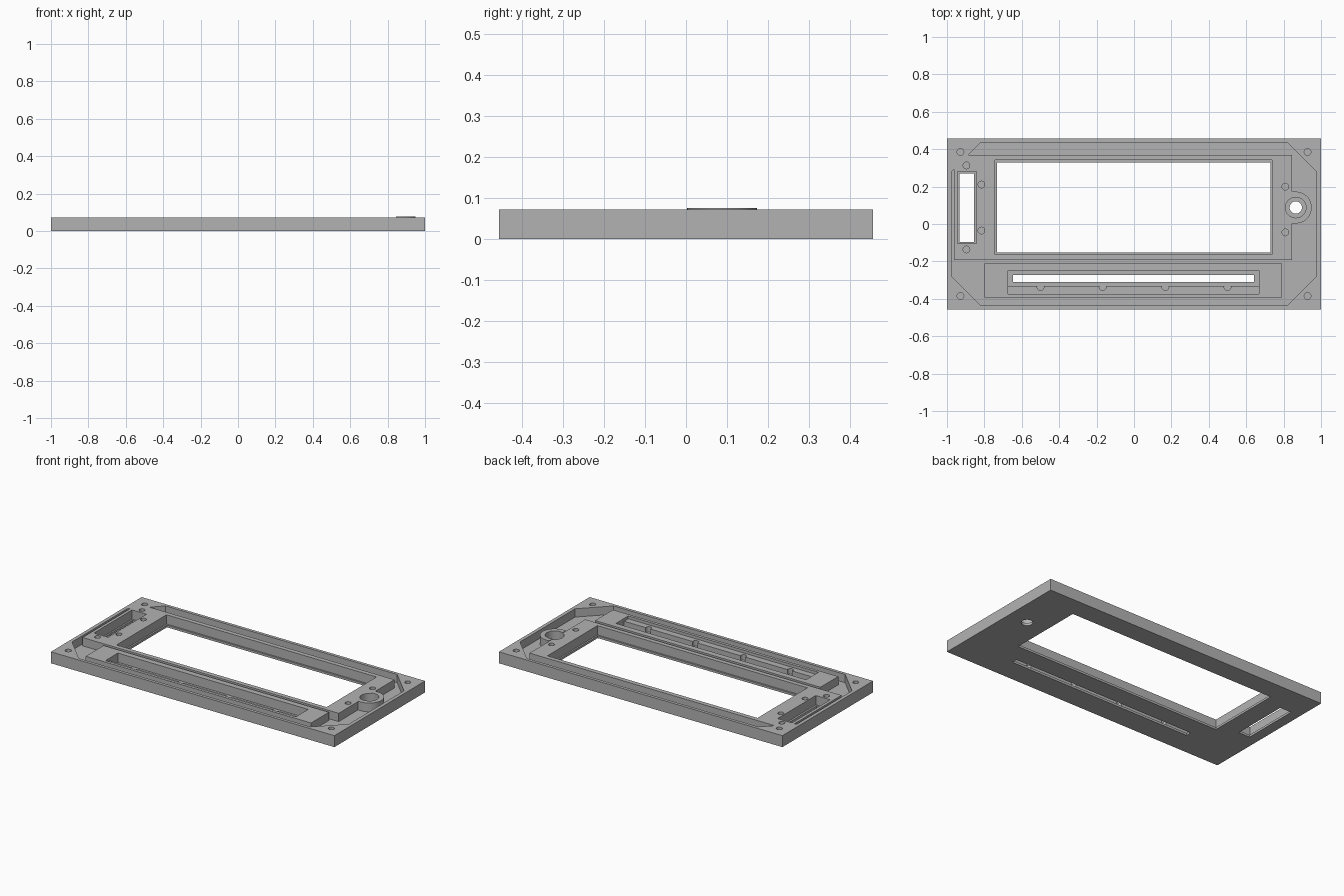
import bpy, bmesh, math

if "Cube" in bpy.data.objects:
    bpy.data.objects.remove(bpy.data.objects["Cube"])

TOP, FLOOR, LIP = 0.073, 0.02, 0.014

grey = bpy.data.materials.new("plain grey")
grey.use_nodes = True
colour = (0.45, 0.45, 0.45, 1)
grey.diffuse_color = colour
grey.node_tree.nodes["Principled BSDF"].inputs["Base Color"].default_value = colour


def prism(name, points, z0, z1):
    """Extrude a flat outline from z0 to z1."""
    bm = bmesh.new()
    face = bm.faces.new([bm.verts.new((x, y, z0)) for x, y in points])
    out = bmesh.ops.extrude_face_region(bm, geom=[face])
    for v in out["geom"]:
        if isinstance(v, bmesh.types.BMVert):
            v.co.z = z1
    bmesh.ops.recalc_face_normals(bm, faces=bm.faces)
    mesh = bpy.data.meshes.new(name)
    bm.to_mesh(mesh)
    bm.free()
    mesh.materials.append(grey)
    obj = bpy.data.objects.new(name, mesh)
    bpy.context.collection.objects.link(obj)
    return obj


def box(name, x0, x1, y0, y1, z0, z1):
    return prism(name, [(x0, y0), (x1, y0), (x1, y1), (x0, y1)], z0, z1)


def arc(cx, cy, r, start, end, n):
    angles = [math.radians(start + (end - start) * i / n) for i in range(n + 1)]
    return [(cx + r * math.cos(a), cy + r * math.sin(a)) for a in angles]


def disc(name, x, y, r, z0, z1, n=32):
    return prism(name, arc(x, y, r, 0, 360, n)[:-1], z0, z1)


def cut(target, cutters):
    """Subtract each cutter, bake the result and drop the cutters."""
    for c in cutters:
        m = target.modifiers.new("cut", "BOOLEAN")
        m.operation, m.solver, m.object = "DIFFERENCE", "EXACT", c
        c.hide_render = True
    bpy.context.view_layer.update()
    deps = bpy.context.evaluated_depsgraph_get()
    mesh = bpy.data.meshes.new_from_object(target.evaluated_get(deps))
    target.modifiers.clear()
    target.data = mesh
    for c in cutters:
        bpy.data.objects.remove(c)


# Faceplate slab
plate = box("faceplate", -1, 1, -0.457, 0.457, 0, TOP)

# Eight-sided pocket, leaving the screen block, strip block and dial boss standing
px, py, ch = 0.977, 0.437, 0.16
pocket = prism("pocket_cutter", [
    (-px, -py + ch), (-px + ch, -py), (px - ch, -py), (px, -py + ch),
    (px, py - ch), (px - ch, py), (-px + ch, py), (-px, py - ch)], FLOOR, 0.2)
cut(pocket, [
    box("screen_block", -0.963, 0.845, -0.192, 0.37, -0.1, 0.3),
    box("strip_block", -0.8, 0.79, -0.392, -0.212, -0.1, 0.3)])
cut(plate, [pocket])

# Screen window and side slot, each with a thin lip at the bottom
openings = [
    box("window_recess", -0.743, 0.739, -0.163, 0.341, LIP, 0.2),
    box("window", -0.733, 0.729, -0.152, 0.33, -0.1, 0.2),
    box("side_recess", -0.944, -0.843, -0.104, 0.281, LIP, 0.2),
    box("side_slot", -0.934, -0.855, -0.095, 0.271, -0.1, 0.2),
    # Long strip: deep channel, shallow shelf and through slot
    box("strip_channel", -0.673, 0.669, -0.332, -0.249, LIP, 0.2),
    box("strip_shelf", -0.673, 0.669, -0.373, -0.325, 0.055, 0.2),
    box("strip_slot", -0.648, 0.641, -0.309, -0.273, -0.1, 0.2)]
cut(plate, openings)

# Blind screw holes
screws = [(sx * 0.928, sy * 0.385) for sx in (-1, 1) for sy in (-1, 1)]
screws += [(-0.896, 0.313), (-0.896, -0.136), (-0.816, 0.211), (-0.816, -0.035),
           (0.809, 0.2), (0.809, -0.045)]
screws += [(x, -0.338) for x in (-0.5, -0.168, 0.168, 0.5)]
cut(plate, [disc("screw_hole", x, y, 0.018, FLOOR, 0.2, 20) for x, y in screws])

# Rounded dial boss, slightly proud of the plate
dx, dy = 0.865, 0.088
boss = prism("dial_boss", [(0.845, dy - 0.085)] + arc(dx, dy, 0.085, -90, 90, 24)
             + [(0.845, dy + 0.085)], FLOOR, 0.076)

# Dial counterbore and through hole
for part in (plate, boss):
    cut(part, [disc("dial_recess", dx, dy, 0.055, FLOOR - 0.004, 0.2),
               disc("dial_hole", dx, dy, 0.033, -0.1, 0.2)])

# Flat faces with smooth round walls
for part in (plate, boss):
    bpy.ops.object.select_all(action="DESELECT")
    part.select_set(True)
    bpy.context.view_layer.objects.active = part
    bpy.ops.object.shade_smooth_by_angle(angle=math.radians(25))
